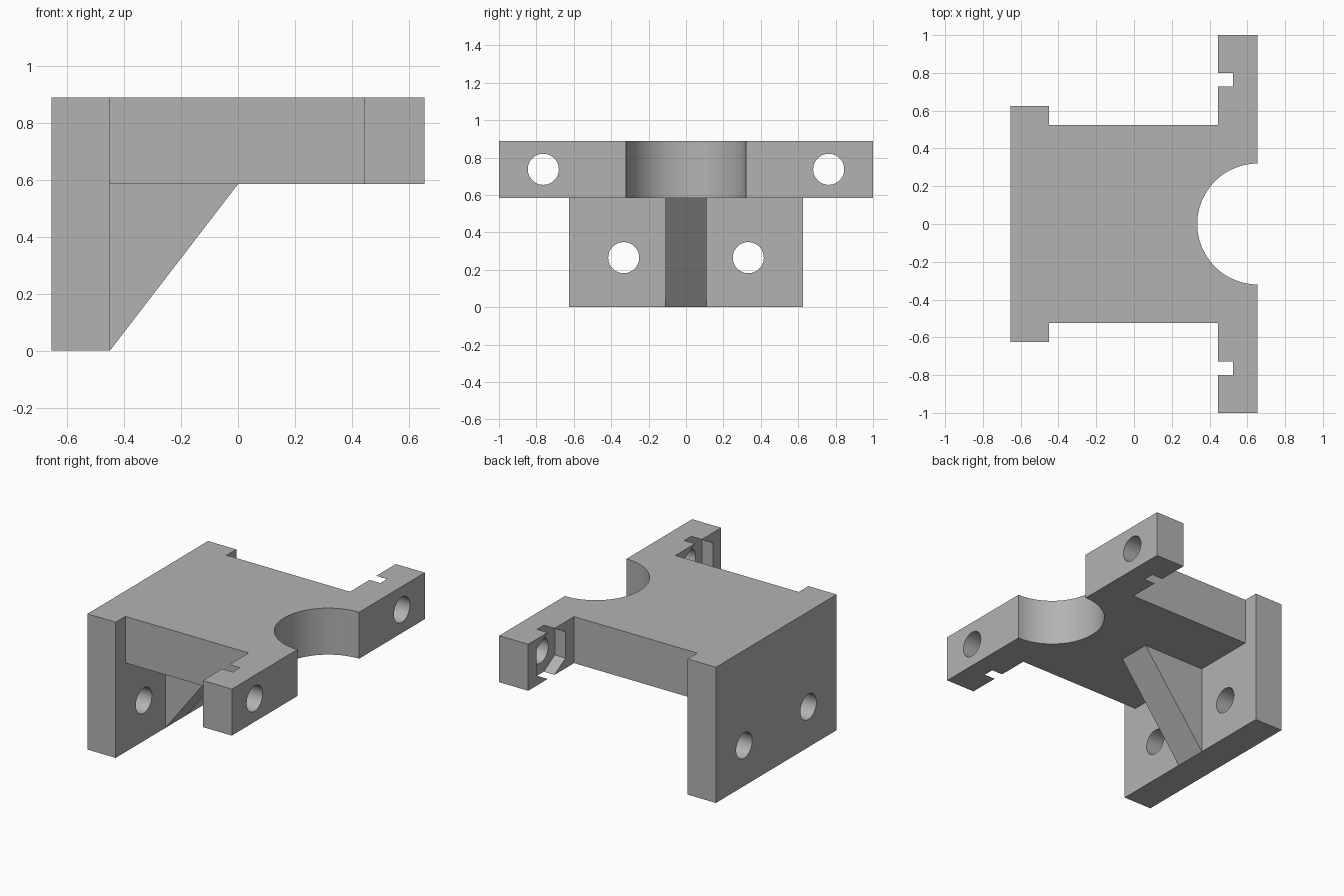
import bpy, bmesh
from math import cos, sin, pi, radians
from mathutils import Vector

default = bpy.data.objects.get("Cube")
if default:
    bpy.data.objects.remove(default, do_unlink=True)

grey = bpy.data.materials.new("plain grey")
grey.use_nodes = True
colour = (0.45, 0.45, 0.45, 1)
grey.diffuse_color = colour
grey.node_tree.nodes["Principled BSDF"].inputs["Base Color"].default_value = colour

# Main dimensions
BACK, PLATE, ARM, FRONT = -0.655, -0.45, 0.445, 0.655
DECK_Z, TOP_Z = 0.585, 0.89
HOLE_R = 0.083


def prism(name, points, direction):
    """Extrude a closed loop of 3D points along a direction."""
    bm = bmesh.new()
    face = bm.faces.new([bm.verts.new(p) for p in points])
    ext = bmesh.ops.extrude_face_region(bm, geom=[face])
    moved = [g for g in ext["geom"] if isinstance(g, bmesh.types.BMVert)]
    bmesh.ops.translate(bm, verts=moved, vec=Vector(direction))
    bmesh.ops.recalc_face_normals(bm, faces=bm.faces[:])
    mesh = bpy.data.meshes.new(name)
    bm.to_mesh(mesh)
    bm.free()
    mesh.materials.append(grey)
    obj = bpy.data.objects.new(name, mesh)
    bpy.context.collection.objects.link(obj)
    return obj


def ring(x, y, z, radius, sides):
    """Regular polygon facing x, with a corner at the top."""
    return [(x, y + radius * sin(2 * pi * i / sides), z + radius * cos(2 * pi * i / sides))
            for i in range(sides)]


def cut(obj, cutters):
    """Subtract the cutters, bake the result and remove them."""
    for c in cutters:
        c.hide_render = True
        mod = obj.modifiers.new("cut", "BOOLEAN")
        mod.operation = "DIFFERENCE"
        mod.solver = "EXACT"
        mod.object = c
    graph = bpy.context.evaluated_depsgraph_get()
    baked = bpy.data.meshes.new_from_object(obj.evaluated_get(graph))
    obj.modifiers.clear()
    obj.data = baked
    for c in cutters:
        bpy.data.objects.remove(c, do_unlink=True)


# Upright mounting plate with two screw holes
h = 0.625
back_plate = prism("back_plate", [(BACK, -h, 0), (PLATE, -h, 0), (PLATE, h, 0), (BACK, h, 0)],
                   (0, 0, TOP_Z))
cut(back_plate, [prism("screw_cutter", ring(BACK - 0.1, s * 0.333, 0.265, HOLE_R, 48), (0.4, 0, 0))
                 for s in (-1, 1)])

# Deck with side arms and a round bay: half outline mirrored across y
bay = [(FRONT - 0.32 * sin(a), 0.32 * cos(a)) for a in (pi / 2 * i / 24 for i in range(25))]
half = [(PLATE, 0.525), (ARM, 0.525), (ARM, 1), (FRONT, 1)] + bay
outline = half + [(x, -y) for x, y in reversed(half[:-1])]
deck = prism("deck_with_arms", [(x, y, DECK_Z) for x, y in outline], (0, 0, TOP_Z - DECK_Z))

# Arm screw holes and hexagonal nut pockets that break through top and bottom
cutters = []
mid = (DECK_Z + TOP_Z) / 2
for s in (-1, 1):
    cutters.append(prism("screw_cutter", ring(ARM - 0.1, s * 0.763, mid, HOLE_R, 48), (0.4, 0, 0)))
    cutters.append(prism("nut_cutter", ring(ARM - 0.1, s * 0.763, mid, 0.173, 6), (0.178, 0, 0)))
cut(deck, cutters)

# Triangular gusset under the deck
g = 0.11
prism("gusset", [(PLATE, -g, 0), (0, -g, DECK_Z), (PLATE, -g, DECK_Z)], (0, 2 * g, 0))

# Smooth the round surfaces, keep corners sharp
bpy.ops.object.select_all(action="DESELECT")
for obj in (back_plate, deck):
    obj.select_set(True)
bpy.context.view_layer.objects.active = deck
bpy.ops.object.shade_smooth_by_angle(angle=radians(30))
